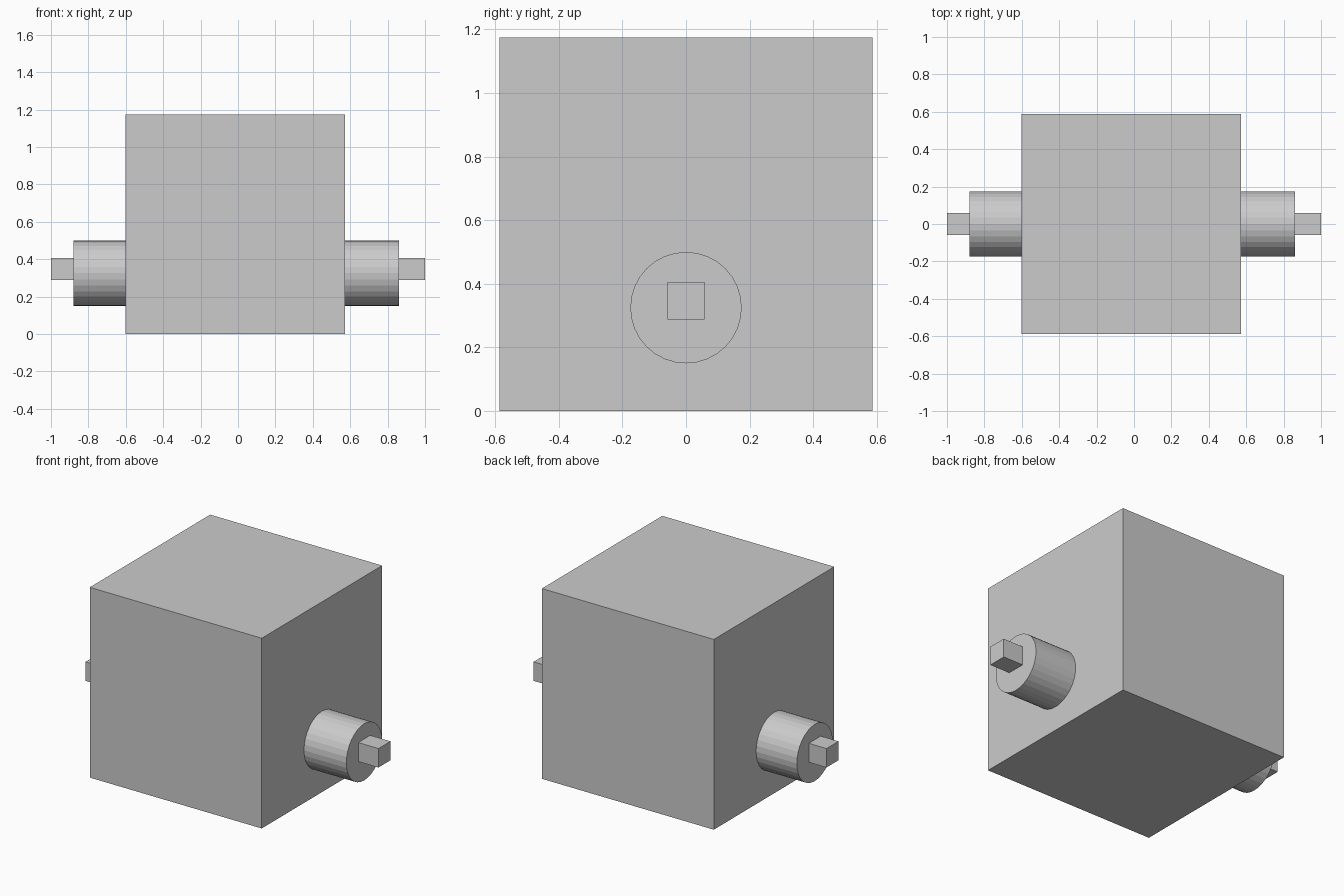
import bpy
import math

if "Cube" in bpy.data.objects:
    bpy.data.objects.remove(bpy.data.objects["Cube"])


def box(name, x0, x1, size, z):
    """Box spanning x0..x1 with a square cross-section centred at height z."""
    bpy.ops.mesh.primitive_cube_add(size=1, location=((x0 + x1) / 2, 0, z))
    ob = bpy.context.object
    ob.name = name
    ob.scale = (abs(x1 - x0), size, size)
    bpy.ops.object.transform_apply(location=False, rotation=False, scale=True)


def rod(name, x0, x1, radius, z):
    """Flat-shaded cylinder lying along x."""
    bpy.ops.mesh.primitive_cylinder_add(
        vertices=32, radius=radius, depth=abs(x1 - x0),
        location=((x0 + x1) / 2, 0, z), rotation=(0, math.pi / 2, 0))
    bpy.context.object.name = name


# main cube body, slightly off centre in x
box("body", -0.601, 0.573, 1.174, 0.587)

# round boss and square peg on each side
for side, face, boss_end, peg_end in (("left", -0.601, -0.879, -1.0),
                                      ("right", 0.573, 0.862, 1.0)):
    rod(side + "_boss", face, boss_end, 0.175, 0.325)
    box(side + "_peg", boss_end, peg_end, 0.117, 0.347)
